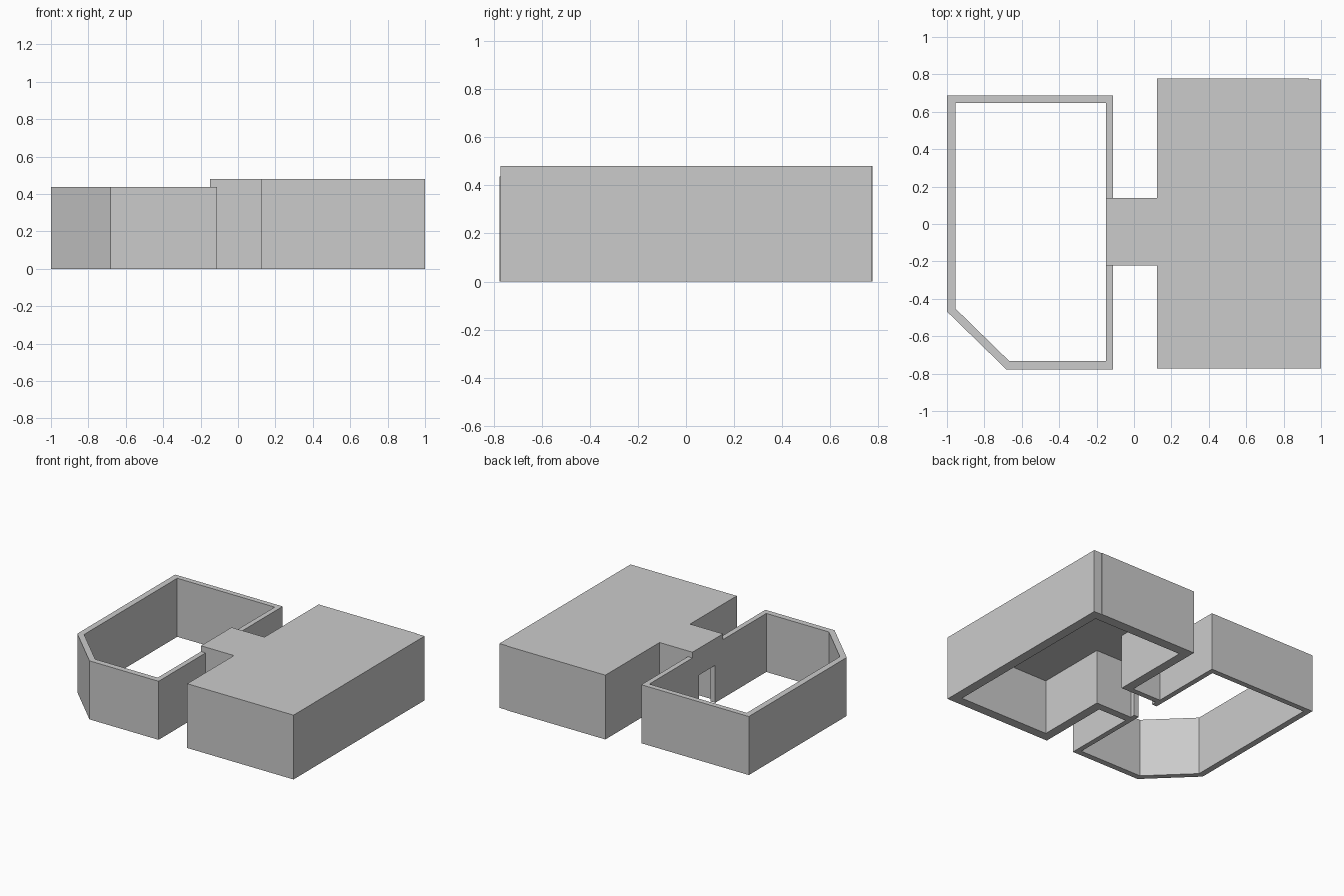
import bpy, bmesh

if "Cube" in bpy.data.objects:
    bpy.data.objects.remove(bpy.data.objects["Cube"])


def prism(name, outline, z0, z1):
    """Extrude a plan outline straight up from z0 to z1."""
    bm = bmesh.new()
    base = bm.faces.new([bm.verts.new((x, y, z0)) for x, y in outline])
    top = bmesh.ops.extrude_face_region(bm, geom=[base])["geom"]
    verts = [g for g in top if isinstance(g, bmesh.types.BMVert)]
    bmesh.ops.translate(bm, verts=verts, vec=(0, 0, z1 - z0))
    bmesh.ops.recalc_face_normals(bm, faces=bm.faces)
    mesh = bpy.data.meshes.new(name)
    bm.to_mesh(mesh)
    bm.free()
    obj = bpy.data.objects.new(name, mesh)
    bpy.context.collection.objects.link(obj)
    return obj


def rect(x0, x1, y0, y1):
    return [(x0, y0), (x1, y0), (x1, y1), (x0, y1)]


def cut(target, cutter):
    """Subtract the cutter, apply the result and remove the cutter."""
    cutter.hide_render = True
    mod = target.modifiers.new("cut", "BOOLEAN")
    mod.operation, mod.solver, mod.object = "DIFFERENCE", "EXACT", cutter
    bpy.context.view_layer.objects.active = target
    bpy.ops.object.modifier_apply(modifier=mod.name)
    bpy.data.objects.remove(cutter)


# Roofed hall with its linking passage
hall = prism("roofed_hall", [
    (-0.15, -0.222), (0.122, -0.222), (0.122, -0.773), (1, -0.773),
    (1, 0.773), (0.935, 0.773), (0.935, 0.777), (0.122, 0.777),
    (0.122, 0.138), (-0.15, 0.138)], 0, 0.48)

# Hollow interior, open underneath
cut(hall, prism("interior_cutter", [
    (-0.11, -0.165), (0.19, -0.165), (0.19, -0.703), (0.93, -0.703),
    (0.93, 0.703), (0.19, 0.703), (0.19, 0.097), (-0.11, 0.097)], -0.1, 0.41))

# Doorway from the passage into the courtyard
cut(hall, prism("doorway_cutter", rect(-0.2, -0.09, -0.13, 0.06), -0.1, 0.28))

# Open courtyard wall with a chamfered corner, meeting the passage at both ends
prism("courtyard_wall", [
    (-0.112, 0.138), (-0.112, 0.687), (-1, 0.687), (-1, -0.468),
    (-0.683, -0.777), (-0.112, -0.777), (-0.112, -0.222),
    (-0.15, -0.222), (-0.15, -0.733), (-0.667, -0.733), (-0.955, -0.452),
    (-0.955, 0.647), (-0.15, 0.647), (-0.15, 0.138)], 0, 0.437)
